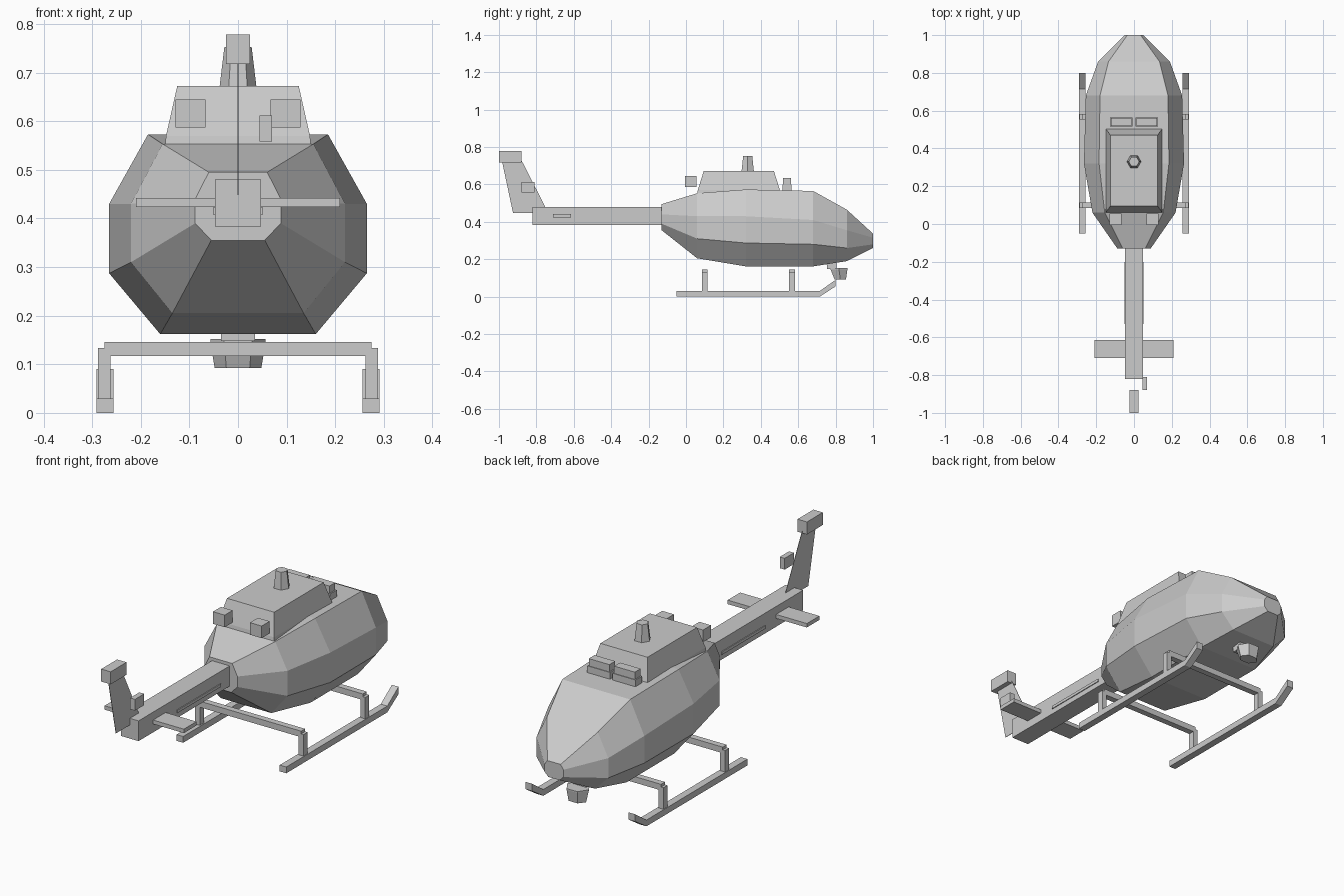
import bpy, bmesh, math

if "Cube" in bpy.data.objects:
    bpy.data.objects.remove(bpy.data.objects["Cube"])

mat = bpy.data.materials.new("plain grey")
mat.diffuse_color = (0.6, 0.6, 0.6, 1)
mat.use_nodes = True
mat.node_tree.nodes["Principled BSDF"].inputs["Base Color"].default_value = mat.diffuse_color


def make(name, rings):
    """Skin a list of equal-length point rings and close both ends."""
    bm = bmesh.new()
    vs = [[bm.verts.new(p) for p in r] for r in rings]
    n = len(vs[0])
    for a, b in zip(vs, vs[1:]):
        for i in range(n):
            j = (i + 1) % n
            bm.faces.new((a[i], a[j], b[j], b[i]))
    bm.faces.new(vs[0][::-1])
    bm.faces.new(vs[-1])
    bmesh.ops.recalc_face_normals(bm, faces=bm.faces)
    me = bpy.data.meshes.new(name)
    bm.to_mesh(me)
    bm.free()
    me.materials.append(mat)
    ob = bpy.data.objects.new(name, me)
    bpy.context.collection.objects.link(ob)
    return ob


def rect(x0, x1, y0, y1, z):
    return [(x0, y0, z), (x1, y0, z), (x1, y1, z), (x0, y1, z)]


def box(name, x0, x1, y0, y1, z0, z1):
    return make(name, [rect(x0, x1, y0, y1, z0), rect(x0, x1, y0, y1, z1)])


def hexagon(r, y, z, ry=None):
    ry = ry or r
    return [(r * math.cos(k * math.pi / 3), y + ry * math.sin(k * math.pi / 3), z)
            for k in range(6)]


def plate(name, x0, x1, outline):
    """Side outline (y, z) extruded across x."""
    return make(name, [[(x, y, z) for y, z in outline] for x in (x0, x1)])


# Fuselage: y, bottom half width, side half width, top half width,
# then the heights of bottom, lower side, upper side and top
stations = [
    (-0.13, 0.055, 0.088, 0.06, 0.355, 0.39, 0.44, 0.495),
    (0.06, 0.135, 0.22, 0.155, 0.205, 0.31, 0.43, 0.553),
    (0.32, 0.16, 0.265, 0.185, 0.162, 0.287, 0.43, 0.573),
    (0.68, 0.16, 0.255, 0.18, 0.162, 0.28, 0.41, 0.565),
    (0.86, 0.12, 0.19, 0.135, 0.19, 0.26, 0.355, 0.465),
    (1.00, 0.03, 0.05, 0.035, 0.26, 0.28, 0.315, 0.337),
]
rings = []
for y, wb, ws, wt, z0, z1, z2, z3 in stations:
    half = [(wb, z0), (ws, z1), (ws, z2), (wt, z3)]
    rings.append([(x, y, z) for x, z in half] + [(-x, y, z) for x, z in half[::-1]])
make("fuselage", rings)

# Roof housing and rotor mast
make("roof_housing", [rect(-0.15, 0.15, 0.06, 0.505, 0.55),
                      rect(-0.148, 0.148, 0.063, 0.502, 0.57),
                      rect(-0.125, 0.125, 0.095, 0.47, 0.672)])
make("rotor_mast", [hexagon(0.038, 0.33, 0.67), hexagon(0.028, 0.33, 0.753)])

# Exhausts and roof intakes
for side, s in (("left", -1), ("right", 1)):
    a, b = sorted((s * 0.067, s * 0.129))
    box("exhaust_" + side, a, b, -0.005, 0.055, 0.587, 0.645)
    a, b = sorted((s * 0.007, s * 0.128))
    box("intake_base_" + side, a, b, 0.515, 0.565, 0.56, 0.6)
    box("intake_top_" + side, a + 0.006, b - 0.006, 0.518, 0.562, 0.6, 0.635)

# Tail boom, side strips, stabiliser and fin
box("tail_boom", -0.047, 0.047, -0.82, -0.12, 0.383, 0.48)
for side, s in (("left", -1), ("right", 1)):
    a, b = sorted((s * 0.047, s * 0.051))
    box("boom_strip_" + side, a, b, -0.53, -0.2, 0.408, 0.422)
box("stabiliser", -0.21, 0.21, -0.71, -0.615, 0.423, 0.442)
plate("tail_fin", -0.001, 0.001,
      [(-0.925, 0.448), (-0.74, 0.448), (-0.755, 0.485), (-0.88, 0.73), (-0.985, 0.73)])
box("fin_cap", -0.025, 0.025, -1.0, -0.88, 0.718, 0.778)
box("tail_rotor_hub", 0.044, 0.07, -0.88, -0.81, 0.558, 0.612)

# Landing gear
for side, s in (("left", -1), ("right", 1)):
    a, b = sorted((s * 0.256, s * 0.291))
    make("skid_" + side, [[(a, y, z0), (b, y, z0), (b, y, z1), (a, y, z1)]
                          for y, z0, z1 in ((-0.05, 0, 0.03), (0.715, 0, 0.03),
                                            (0.8, 0.055, 0.09))])
    for n, y in (("rear", 0.1), ("front", 0.567)):
        a, b = sorted((s * 0.262, s * 0.288))
        box(f"{n}_strut_{side}", a, b, y - 0.015, y + 0.015, 0.028, 0.133)
for n, y in (("rear", 0.1), ("front", 0.567)):
    box(n + "_crossbar", -0.275, 0.275, y - 0.015, y + 0.015, 0.117, 0.146)

# Belly sensor turret
box("sensor_mount", -0.035, 0.035, 0.755, 0.805, 0.148, 0.2)
make("sensor_turret", [hexagon(0.057, 0.818, 0.152, 0.052),
                       hexagon(0.057, 0.818, 0.146, 0.052),
                       hexagon(0.048, 0.825, 0.092, 0.035)])
